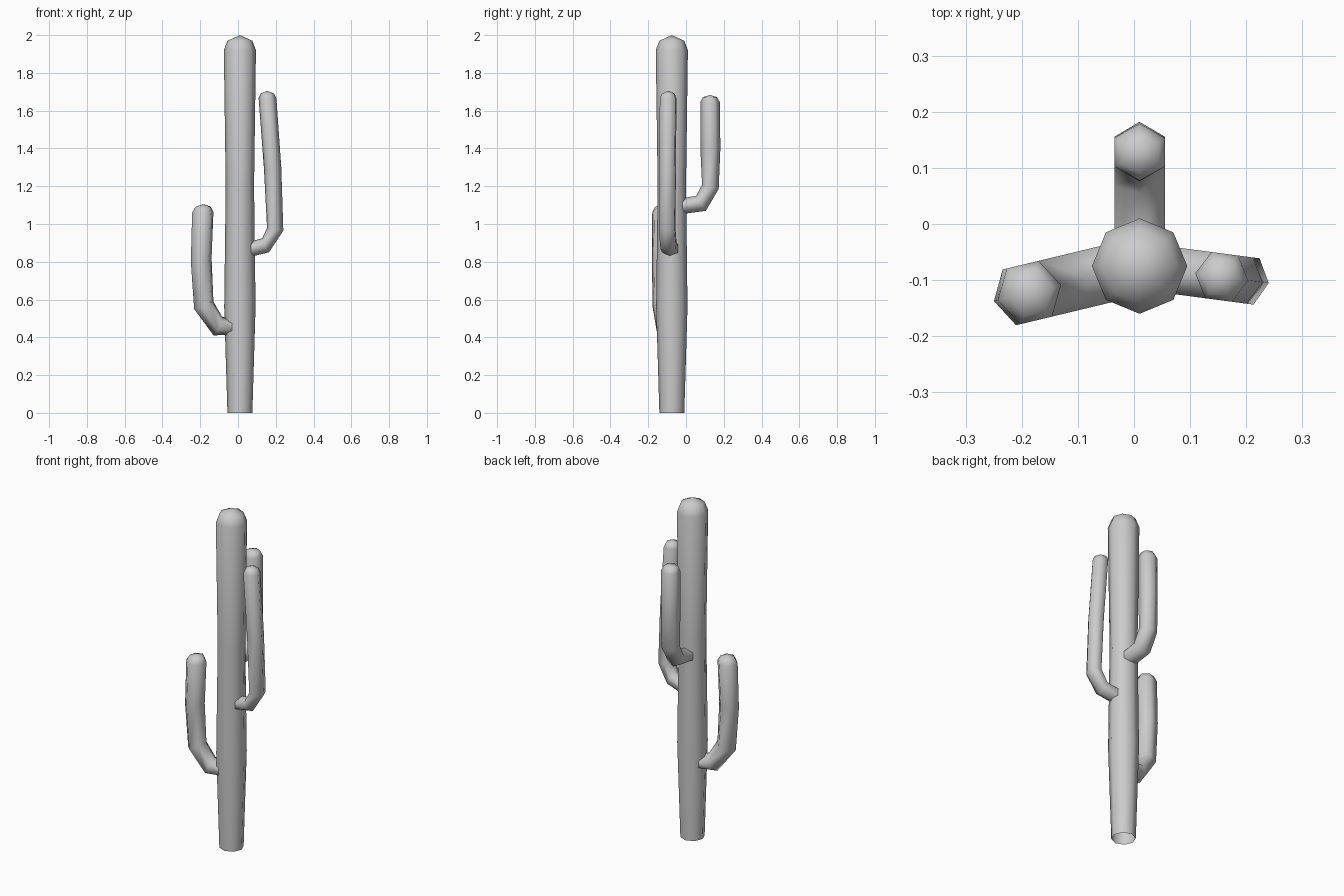
import bpy, bmesh
from math import cos, sin, pi, radians
from mathutils import Vector

if "Cube" in bpy.data.objects:
    bpy.data.objects.remove(bpy.data.objects["Cube"])

CX, CY = 0.01, -0.075   # trunk axis


def skin(name, rings, apex):
    """Loft open-ended rings and close the top with a fan to the apex."""
    bm = bmesh.new()
    loops = [[bm.verts.new(p) for p in ring] for ring in rings]
    tip = bm.verts.new(apex)
    n = len(loops[0])
    for a, b in zip(loops, loops[1:]):
        for i in range(n):
            j = (i + 1) % n
            bm.faces.new((a[i], a[j], b[j], b[i]))
    for i in range(n):
        bm.faces.new((loops[-1][i], loops[-1][(i + 1) % n], tip))
    bmesh.ops.recalc_face_normals(bm, faces=bm.faces[:])
    for f in bm.faces:
        f.smooth = True
    me = bpy.data.meshes.new(name)
    bm.to_mesh(me)
    bm.free()
    ob = bpy.data.objects.new(name, me)
    bpy.context.collection.objects.link(ob)


def arm(name, angle, radius, pairs, apex):
    """Six-sided arm; pairs give (outer u, z, inner u, z) in the arm's plane."""
    d = Vector((cos(angle), sin(angle), 0))
    side = Vector((-d.y, d.x, 0))

    def at(u, z):
        return Vector((CX, CY, z)) + d * u

    rings = []
    for k, (ou, oz, iu, iz) in enumerate(pairs):
        o, i = at(ou, oz), at(iu, iz)
        r = radius * (0.75 if k == len(pairs) - 1 else 1)
        rings.append([(o + i) / 2 + (o - i) / 2 * cos(a) + side * r * sin(a)
                      for a in (j * pi / 3 for j in range(6))])
    skin(name, rings, at(*apex))


# Trunk: eight sides, open base, domed top
profile = [(0.066, 0), (0.083, 0.56), (0.075, 1.2), (0.085, 1.92), (0.066, 1.97)]
skin("trunk", [[(CX + r * cos(k * pi / 4), CY + r * sin(k * pi / 4), z)
                for k in range(8)] for r, z in profile], (CX, CY, 2))

# Right arm
arm("right_arm", radians(-7.5), 0.048, [
    (0.05, 0.825, 0.05, 0.905), (0.155, 0.85, 0.12, 0.925),
    (0.232, 0.965, 0.145, 0.98), (0.221, 1.3, 0.128, 1.3),
    (0.195, 1.665, 0.10, 1.667), (0.182, 1.69, 0.112, 1.692)], (0.146, 1.705))

# Left arm
arm("left_arm", radians(180 + 13.5), 0.059, [
    (0.04, 0.415, 0.04, 0.49), (0.143, 0.41, 0.098, 0.51),
    (0.249, 0.55, 0.144, 0.59), (0.267, 0.8, 0.154, 0.82),
    (0.26, 1.06, 0.144, 1.065), (0.242, 1.09, 0.16, 1.093)], (0.202, 1.105))

# Back arm
arm("back_arm", radians(90), 0.052, [
    (0.05, 1.052, 0.05, 1.135), (0.18, 1.07, 0.13, 1.15),
    (0.248, 1.185, 0.16, 1.208), (0.257, 1.4, 0.151, 1.4),
    (0.254, 1.645, 0.152, 1.645), (0.238, 1.672, 0.165, 1.672)], (0.203, 1.683))
